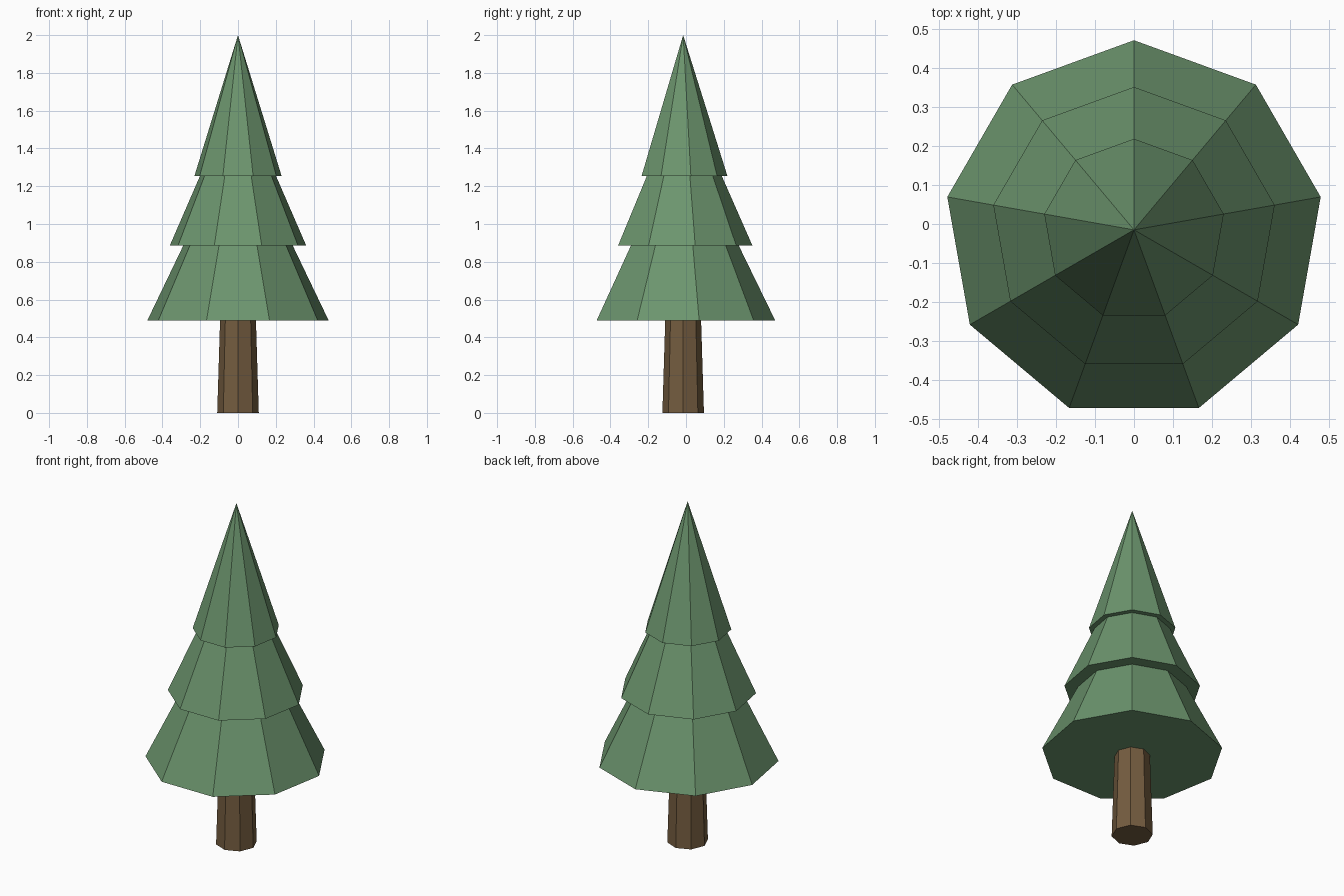
import bpy
import bmesh
from math import sin, cos, tau

if "Cube" in bpy.data.objects:
    bpy.data.objects.remove(bpy.data.objects["Cube"], do_unlink=True)

CENTRE_Y = -0.015  # trunk axis


def material(name, colour):
    mat = bpy.data.materials.new(name)
    mat.use_nodes = True
    mat.diffuse_color = colour
    mat.node_tree.nodes["Principled BSDF"].inputs["Base Color"].default_value = colour
    return mat


def tapered(name, sides, base, top, mat):
    """Closed flat-sided cone or frustum; base and top are (radius, height).
    One corner points to the back."""
    bm = bmesh.new()

    def ring(radius, z):
        return [bm.verts.new((radius * sin(-tau * i / sides),
                              radius * cos(tau * i / sides), z))
                for i in range(sides)]

    low = ring(*base)
    bm.faces.new(low[::-1])
    if top[0] > 0:
        high = ring(*top)
        bm.faces.new(high)
    else:
        tip = bm.verts.new((0, 0, top[1]))
    for i in range(sides):
        j = (i + 1) % sides
        if top[0] > 0:
            bm.faces.new((low[i], low[j], high[j], high[i]))
        else:
            bm.faces.new((low[i], low[j], tip))
    bmesh.ops.recalc_face_normals(bm, faces=bm.faces)
    mesh = bpy.data.meshes.new(name)
    bm.to_mesh(mesh)
    bm.free()
    mesh.materials.append(mat)
    obj = bpy.data.objects.new(name, mesh)
    obj.location.y = CENTRE_Y
    bpy.context.collection.objects.link(obj)
    return obj


needles = material("needle green", (0.15, 0.30, 0.155, 1))
bark = material("bark brown", (0.175, 0.108, 0.050, 1))

# Trunk, its top tucked into the lowest tier
tapered("trunk", 8, (0.11, 0), (0.094, 0.52), bark)

# Foliage tiers, each top tucked into the tier above
tapered("lower_foliage", 9, (0.487, 0.49), (0.28, 0.915), needles)
tapered("middle_foliage", 9, (0.367, 0.885), (0.191, 1.285), needles)
tapered("upper_foliage", 9, (0.234, 1.255), (0, 2), needles)
